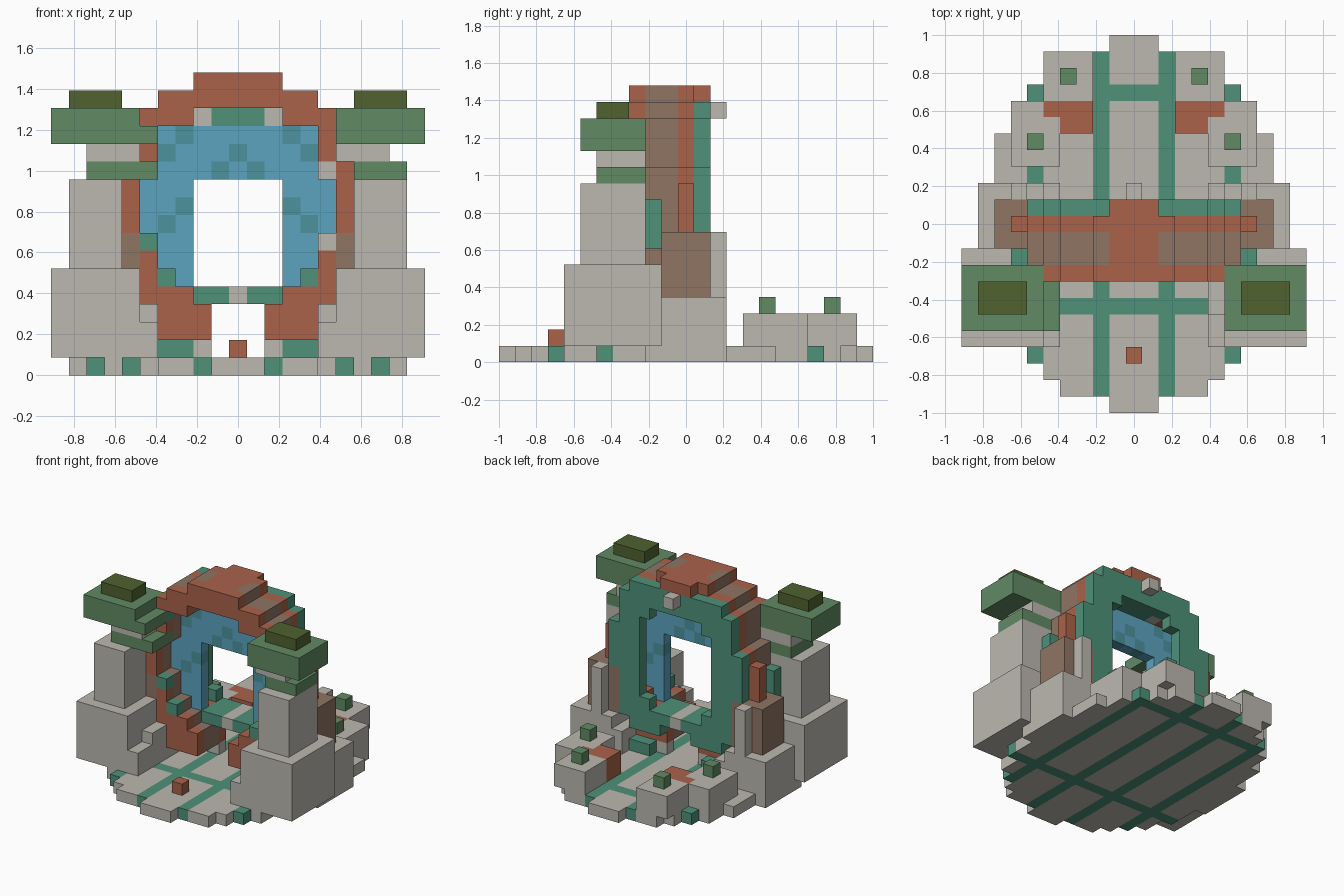
import bpy
import bmesh
from mathutils import Vector

if "Cube" in bpy.data.objects:
    bpy.data.objects.remove(bpy.data.objects["Cube"], do_unlink=True)

U = 2 / 23  # size of one block


def make_material(name, rgb):
    linear = [(c / 255 / 12.92 if c < 11 else ((c / 255 + 0.055) / 1.055) ** 2.4) for c in rgb]
    mat = bpy.data.materials.new(name)
    mat.use_nodes = True
    mat.diffuse_color = (*linear, 1)
    mat.node_tree.nodes["Principled BSDF"].inputs["Base Color"].default_value = (*linear, 1)
    return mat


materials = {
    "stone": make_material("pale stone", (188, 184, 176)),
    "red": make_material("terracotta red", (170, 98, 74)),
    "brown": make_material("dull brown", (143, 117, 99)),
    "teal": make_material("teal green", (78, 145, 121)),
    "leaf": make_material("leaf green", (97, 138, 100)),
    "olive": make_material("dark olive", (80, 98, 48)),
    "blue": make_material("water blue", (91, 163, 191)),
    "murk": make_material("murky blue", (76, 146, 158)),
}
order = list(materials)
cells = {}  # block position -> (part, colour)


def span(r):
    return range(r[0], r[1] + 1) if isinstance(r, tuple) else (r,)


def box(part, colour, xs, ys, zs, mirror=True):
    """Fill a range of blocks; later boxes replace earlier ones."""
    for x in span(xs):
        for y in span(ys):
            for z in span(zs):
                for s in ((1, -1) if mirror else (1,)):
                    cells[s * x, y, z] = (part, colour)


def ring(part, colour, ys, profile):
    """Stack mirrored rows: z -> (inner, outer) half widths."""
    for z, (inner, outer) in profile.items():
        box(part, colour, (inner, outer), ys, z)


# Round base with teal inlaid lines
half_widths = [9, 9, 9, 8, 8, 8, 7, 7, 6, 5, 4, 1]
for y in range(-11, 12):
    for x in range(half_widths[abs(y)] + 1):
        inlay = x in (2, 6) or y in (-5, 8)
        box("base", "teal" if inlay else "stone", x, y, 0)
box("front_marker", "red", 0, -8, 1)

# Plinths beside the arch
box("side_plinth", "stone", (6, 9), (-1, 2), (1, 3))
box("side_plinth", "stone", 5, (-1, 2), (1, 2))
box("side_post", "stone", 7, 2, (4, 7))

# Arch: red front, brown middle, red rib, teal back
arch = {16: (0, 2), 15: (0, 4), 14: (3, 5), 13: (5, 5), 12: (5, 5), 11: (5, 6),
        10: (6, 6), 9: (6, 6), 8: (6, 6), 7: (5, 6), 6: (5, 6), 5: (4, 6),
        4: (3, 5), 3: (2, 4), 2: (2, 4)}
ring("arch_middle", "brown", (-2, -1), arch)
ring("arch_front", "red", -3, arch)
ring("arch_rib", "red", 0, arch)
box("arch_rib", "red", 7, 0, (8, 10))
back = {z: (4, arch[z][1]) for z in range(6, 13)}
back.update({15: (0, 4), 14: (0, 5), 13: (3, 5), 5: (3, 5), 4: (0, 5), 3: (2, 4)})
ring("arch_back", "teal", 1, back)
box("arch_crown", "red", (0, 1), (-3, 1), (15, 16))
box("arch_back", "teal", (0, 1), 1, 15)
box("back_stud", "stone", 0, 2, 15)

# Arch lining, sill and feet
box("arch_lining", "teal", (0, 1), (-1, 0), 14)
box("arch_lining", "stone", 2, (-1, 0), 14)
box("sill", "teal", (1, 2), (-1, 1), 4)
box("sill", "stone", 0, (-1, 1), 4)
box("arch_foot", "teal", (3, 4), (0, 1), 1)
box("arch_foot", "stone", 2, 0, 1)
box("arch_front", "teal", 4, -3, 5)
box("arch_front", "brown", 6, -3, (6, 7))
box("arch_front", "teal", -5, -3, 7, False)
box("arch_front", "stone", 5, -3, 7, False)
box("arch_front", "stone", 5, -3, 11, False)

# Brown buttresses and teal brackets
box("buttress", "brown", (6, 8), (-1, 1), (4, 7))
box("bracket", "teal", 7, -2, (7, 9))

# Water sheet around the opening
water = {5: (3, 3), 6: (3, 4), 7: (3, 4), 8: (3, 5), 9: (3, 5), 10: (3, 5),
         11: (0, 4), 12: (0, 4), 13: (0, 4)}
ring("water", "blue", -1, water)
for x, z in ((0, 12), (1, 11), (3, 9), (4, 8), (4, 12), (3, 13)):
    box("water", "murk", x, -1, z)

# Towers with stepped bases
box("tower_base", "stone", (6, 10), (-7, -2), (1, 5))
box("tower_step", "stone", 5, (-7, -2), (1, 2))
box("tower_step", "stone", 5, (-5, -4), 3)
box("tower", "stone", (7, 9), (-6, -3), (6, 10))
box("tower_neck", "stone", (6, 8), (-5, -3), 12)
box("tower_collar", "leaf", (7, 9), (-5, -3), 11, False)
box("tower_collar", "leaf", (-8, -5), (-5, -3), 11, False)

# Leafy tower tops
box("tower_canopy", "leaf", (6, 10), (-6, -3), (13, 14))
box("tower_canopy", "leaf", -5, (-6, -4), 13, False)
box("arch_front", "teal", -5, -3, 13, False)
box("canopy_top", "olive", (7, 9), (-5, -4), 15)

# Rear stones with plants and red blocks between
box("rear_stone", "stone", (3, 5), (8, 10), (1, 2))
box("rear_stone", "stone", (5, 7), (4, 7), (1, 2))
box("rear_block", "red", (3, 5), 7, (1, 2))
box("rear_block", "red", (3, 4), 6, (1, 2))
box("rear_plant", "leaf", 4, 9, 3)
box("rear_plant", "leaf", 6, 5, 3)


def build(part):
    """Make a mesh from the outer block faces of one part."""
    bm = bmesh.new()
    for pos, (owner, colour) in cells.items():
        if owner != part:
            continue
        centre = Vector(pos) + Vector((0, 0, 0.5))
        for axis in range(3):
            for sign in (-1, 1):
                n = Vector((0, 0, 0))
                n[axis] = sign
                if tuple(int(p + d) for p, d in zip(pos, n)) in cells:
                    continue
                a = Vector((0, 0, 0))
                a[(axis + 1) % 3] = 0.5
                b = n.cross(a)
                corners = (a + b, b - a, -a - b, a - b)
                face = bm.faces.new([bm.verts.new((centre + n / 2 + c) * U) for c in corners])
                face.material_index = order.index(colour)
    bmesh.ops.remove_doubles(bm, verts=bm.verts, dist=U / 100)
    bmesh.ops.dissolve_limit(bm, angle_limit=0.01, verts=bm.verts, edges=bm.edges,
                             delimit={"MATERIAL"})
    mesh = bpy.data.meshes.new(part)
    for mat in materials.values():
        mesh.materials.append(mat)
    bm.to_mesh(mesh)
    bm.free()
    bpy.context.collection.objects.link(bpy.data.objects.new(part, mesh))


for part in dict.fromkeys(owner for owner, _ in cells.values()):
    build(part)
